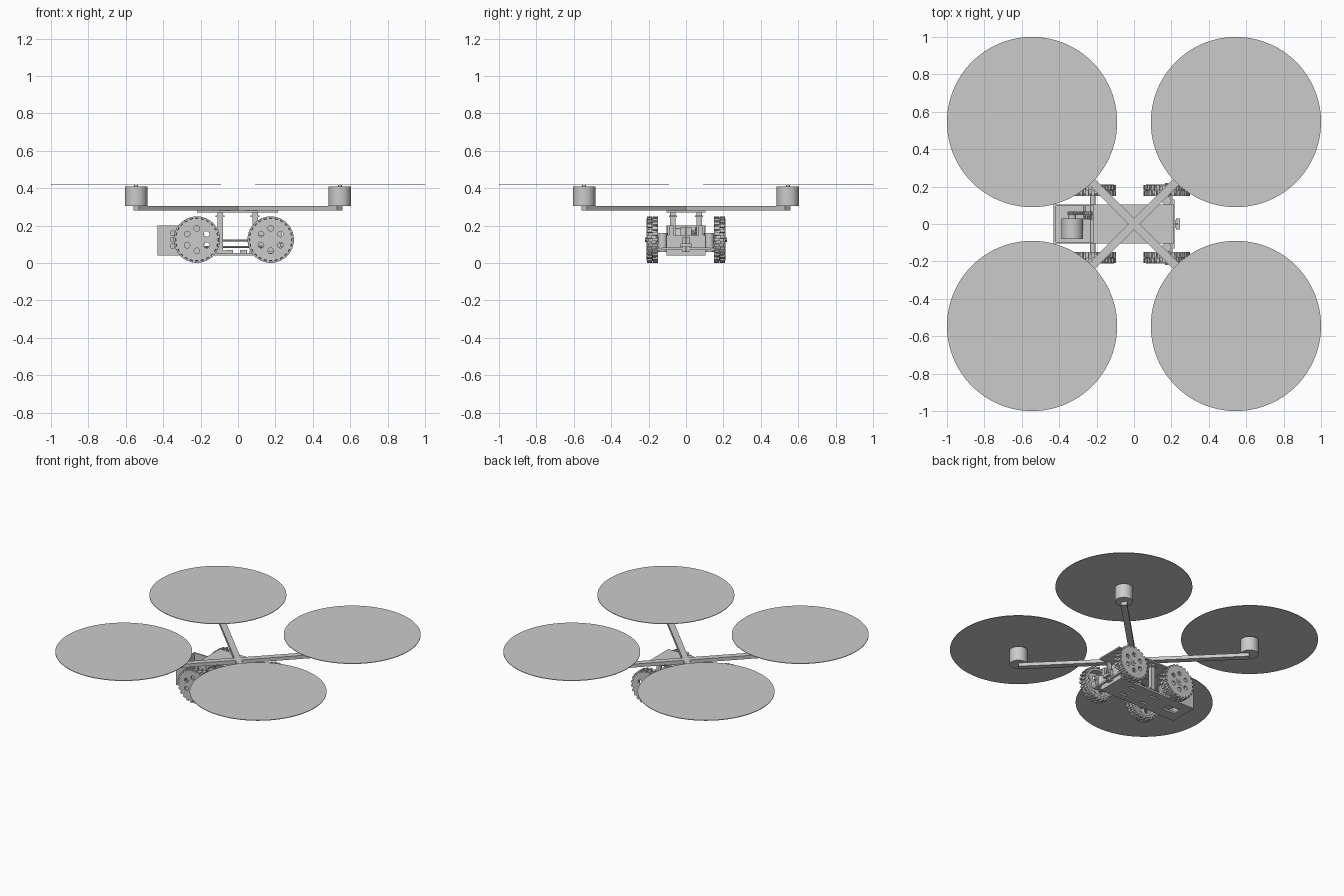
import bpy, bmesh
from math import pi, cos, sin, radians
from mathutils import Matrix, Vector

cube = bpy.data.objects.get("Cube")
if cube:
    bpy.data.objects.remove(cube, do_unlink=True)

grey = bpy.data.materials.new("light grey")
grey.use_nodes = True
COLOUR = (0.6, 0.6, 0.6, 1)
grey.diffuse_color = COLOUR
grey.node_tree.nodes["Principled BSDF"].inputs["Base Color"].default_value = COLOUR
parts = []
AXES = {"x": Matrix.Rotation(pi / 2, 4, "Y"), "y": Matrix.Rotation(pi / 2, 4, "X"),
        "z": Matrix.Identity(4)}


def add(name, mesh):
    mesh.materials.clear()
    mesh.materials.append(grey)
    ob = bpy.data.objects.new(name, mesh)
    bpy.context.collection.objects.link(ob)
    parts.append(ob)
    return ob


def from_bmesh(name, bm):
    mesh = bpy.data.meshes.new(name)
    bm.to_mesh(mesh)
    bm.free()
    return add(name, mesh)


def box(name, x, y, z):
    """Box from (min, max) pairs."""
    bm = bmesh.new()
    size = Vector((x[1] - x[0], y[1] - y[0], z[1] - z[0]))
    mid = Vector((x[0] + x[1], y[0] + y[1], z[0] + z[1])) / 2
    bmesh.ops.create_cube(bm, size=1, matrix=Matrix.Translation(mid) @ Matrix.Diagonal(size).to_4x4())
    return from_bmesh(name, bm)


def cyl(name, centre, radius, length, axis="z", sides=32):
    bm = bmesh.new()
    bmesh.ops.create_cone(bm, cap_ends=True, segments=sides, radius1=radius, radius2=radius,
                          depth=length, matrix=Matrix.Translation(centre) @ AXES[axis])
    return from_bmesh(name, bm)


def ring(radius, count=24, cx=0, cy=0):
    return [(cx + radius * cos(2 * pi * i / count), cy + radius * sin(2 * pi * i / count))
            for i in range(count)]


def rect(x0, x1, y0, y1):
    return [(x0, y0), (x1, y0), (x1, y1), (x0, y1)]


def plate(name, loops, thickness, centre, axis="z"):
    """Flat filled outline with holes, given thickness."""
    curve = bpy.data.curves.new(name, "CURVE")
    curve.dimensions = "2D"
    curve.fill_mode = "BOTH"
    curve.extrude = thickness / 2
    for loop in loops:
        spline = curve.splines.new("POLY")
        spline.points.add(len(loop) - 1)
        for point, (px, py) in zip(spline.points, loop):
            point.co = (px, py, 0, 1)
        spline.use_cyclic_u = True
    temp = bpy.data.objects.new(name + "_outline", curve)
    bpy.context.collection.objects.link(temp)
    bpy.context.view_layer.update()
    mesh = bpy.data.meshes.new_from_object(temp.evaluated_get(bpy.context.evaluated_depsgraph_get()))
    bpy.data.objects.remove(temp, do_unlink=True)
    mesh.transform(Matrix.Translation(centre) @ AXES[axis])
    return add(name, mesh)


def wheel(name, x, side):
    z = 0.125
    # tyre: lathed hollow band
    bm = bmesh.new()
    profile = [(0.093, 0.152), (0.108, 0.152), (0.115, 0.16), (0.115, 0.2),
               (0.108, 0.207), (0.093, 0.207)]
    verts = [bm.verts.new((r, side * y, 0)) for r, y in profile]
    edges = [bm.edges.new((verts[i], verts[i - 1])) for i in range(len(verts))]
    bmesh.ops.spin(bm, geom=verts + edges, cent=(0, 0, 0), axis=(0, 1, 0), angle=2 * pi, steps=48)
    bmesh.ops.remove_doubles(bm, verts=bm.verts, dist=0.0001)
    bmesh.ops.recalc_face_normals(bm, faces=bm.faces)
    # two staggered rows of tread lugs
    for row, y in enumerate((0.165, 0.195)):
        for i in range(24):
            turn = Matrix.Rotation(2 * pi * (i + row / 2) / 24, 4, "Y")
            place = turn @ Matrix.Translation((0.1165, side * y, 0))
            bmesh.ops.create_cube(bm, size=1, matrix=place @ Matrix.Diagonal((0.015, 0.028, 0.017, 1)))
    bmesh.ops.translate(bm, verts=bm.verts, vec=(x, 0, z))
    from_bmesh(name + "_tyre", bm)
    # face with six round holes
    holes = [ring(0.015, 16, 0.06 * cos(a), 0.06 * sin(a))
             for a in [radians(30 + 60 * i) for i in range(6)]]
    plate(name + "_rim", [ring(0.112, 48)] + holes, 0.012, (x, side * 0.204, z), "y")
    cyl(name + "_hub", (x, side * 0.185, z), 0.028, 0.055, "y", 24)
    cyl(name + "_axle_cap", (x, side * 0.21, z), 0.012, 0.018, "y", 6)


def gear(name, x, y, z, radius, teeth):
    outline = []
    for i in range(teeth * 4):
        a = 2 * pi * i / (teeth * 4)
        r = radius if i % 4 < 2 else radius * 0.85
        outline.append((r * cos(a), r * sin(a)))
    plate(name, [outline, ring(0.007, 12)], 0.02, (x, y, z), "y")


# rotors, motors and crossed arms
for sx in (-1, 1):
    for sy in (-1, 1):
        x, y = sx * 0.545, sy * 0.545
        cyl("rotor_disc", (x, y, 0.419), 0.455, 0.004, sides=96)
        cyl("rotor_shaft", (x, y, 0.414), 0.01, 0.01, sides=16)
        cyl("rotor_motor", (x, y, 0.357), 0.06, 0.105, sides=40)
for angle in (45, 135):
    arm = box("cross_arm", (-0.77, 0.77), (-0.021, 0.021), (0.28, 0.305))
    arm.data.transform(Matrix.Rotation(radians(angle), 4, "Z"))

# chassis decks and posts
slots = [rect(-0.37, -0.27, -0.03, 0.03)]
slots += [rect(x, x + 0.06, y - 0.008, y + 0.008) for x in (-0.16, 0.02) for y in (-0.05, 0.05)]
plate("base_deck", [rect(-0.43, 0.2, -0.105, 0.105)] + slots, 0.014, (0, 0, 0.047))
box("top_deck", (-0.22, 0.215), (-0.103, 0.103), (0.27, 0.28))
for x in (-0.095, 0.092):
    for y in (-0.07, 0.07):
        box("deck_post", (x - 0.015, x + 0.015), (y - 0.015, y + 0.015), (0.054, 0.27))
        box("post_bracket", (x - 0.024, x + 0.024), (y - 0.022, y + 0.022), (0.245, 0.255))
        box("post_foot", (x - 0.03, x + 0.03), (y - 0.022, y + 0.022), (0.054, 0.068))

# wheels
for side in (-1, 1):
    wheel("rear_wheel", -0.22, side)
    wheel("front_wheel", 0.175, side)
    # rear gearbox walls with bearing holes
    wall_holes = [ring(0.012, 16, -0.35, z) for z in (0.09, 0.125, 0.16)]
    plate("rear_side_wall", [rect(-0.42, -0.19, 0.054, 0.2)] + wall_holes, 0.01,
          (0, side * 0.1, 0), "y")
    # front steering knuckles
    cyl("steering_knuckle", (0.175, side * 0.125, 0.11), 0.025, 0.1, sides=20)
    box("steering_arm", (0.16, 0.205), (side * 0.125 - 0.025, side * 0.125 + 0.025), (0.065, 0.08))
    box("front_upright", (0.15, 0.2), (side * 0.08 - 0.012, side * 0.08 + 0.012), (0.054, 0.2))
    cyl("front_axle_stub", (0.175, side * 0.15, 0.125), 0.01, 0.08, "y", 16)

# rear drive: axle, motor and gears
cyl("rear_axle", (-0.22, 0, 0.125), 0.014, 0.36, "y", 20)
box("rear_wall", (-0.43, -0.418), (-0.105, 0.105), (0.04, 0.2))
cyl("drive_motor", (-0.33, -0.025, 0.13), 0.058, 0.11, "y")
cyl("drive_motor_boss", (-0.33, 0.037, 0.13), 0.02, 0.02, "y", 20)
gear("motor_gear", -0.325, 0.058, 0.13, 0.03, 12)
gear("idler_gear", -0.265, 0.058, 0.15, 0.042, 18)
gear("axle_gear", -0.22, 0.035, 0.125, 0.05, 20)
cyl("gear_shaft", (-0.265, 0.07, 0.15), 0.007, 0.06, "y", 12)

# front bulkhead, steering servo and nose sensor
box("front_bulkhead", (0.188, 0.2), (-0.105, 0.105), (0.054, 0.15))
box("steering_servo", (0.1, 0.19), (-0.03, 0.03), (0.054, 0.19))
box("servo_flange", (0.09, 0.2), (-0.045, 0.045), (0.14, 0.15))
box("nose_bracket", (0.2, 0.225), (-0.02, 0.02), (0.06, 0.14))
box("nose_sensor", (0.225, 0.245), (-0.03, 0.03), (0.085, 0.105))
box("nose_fin", (0.2, 0.235), (-0.006, 0.006), (0.06, 0.2))
box("tie_rod", (0.205, 0.217), (-0.13, 0.13), (0.07, 0.082))

# long control rods and clips on the deck
for y, z in ((0.03, 0.12), (-0.03, 0.085)):
    cyl("control_rod", (-0.03, y, z), 0.005, 0.32, "x", 12)
for x in (-0.045, 0.03):
    box("deck_clip", (x - 0.018, x + 0.018), (-0.095, 0.095), (0.054, 0.07))

# crisp edges with smooth round sides
bpy.ops.object.select_all(action="DESELECT")
for ob in parts:
    ob.select_set(True)
bpy.context.view_layer.objects.active = parts[0]
bpy.ops.object.shade_smooth_by_angle(angle=radians(30))
